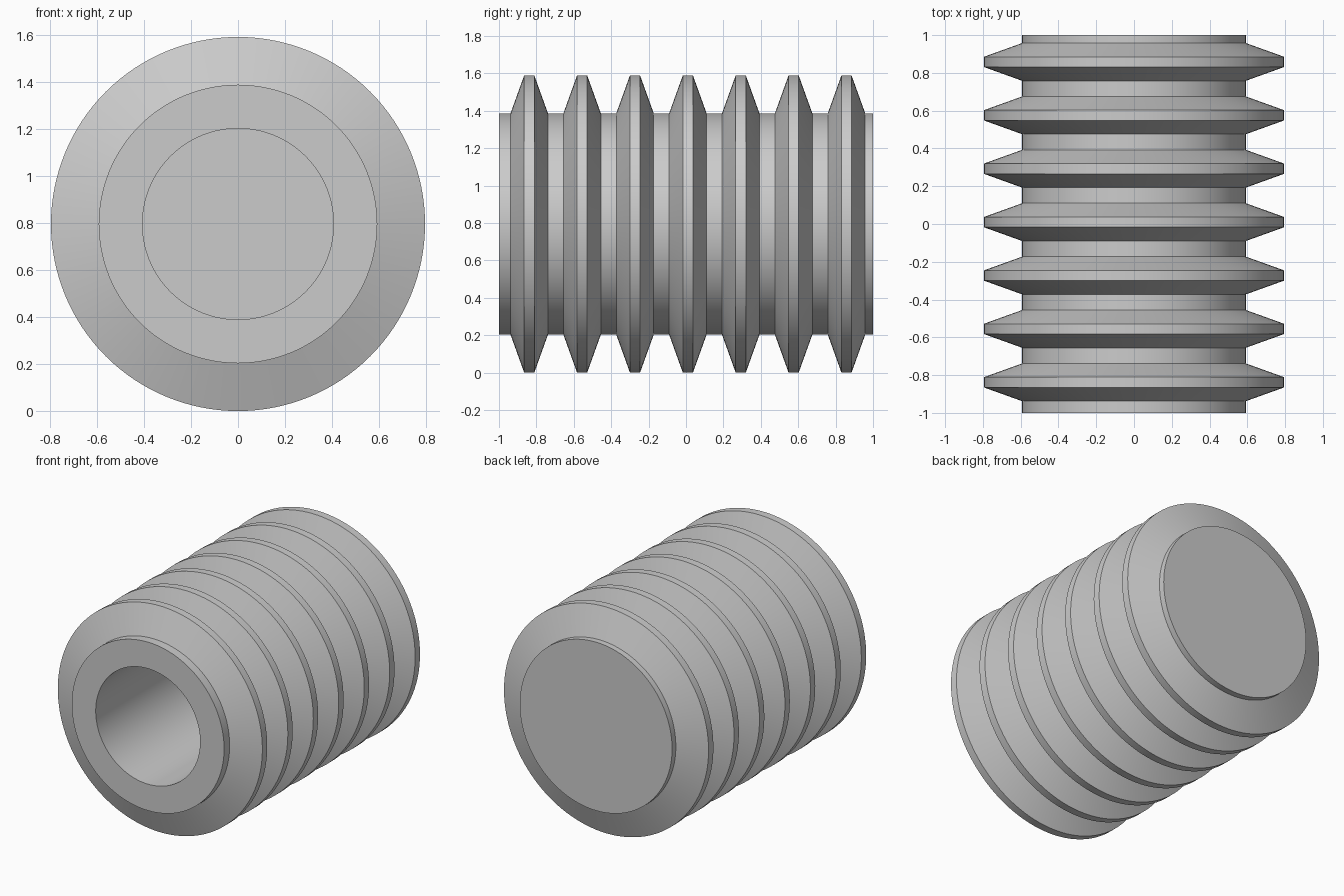
import bpy, bmesh, math

if "Cube" in bpy.data.objects:
    bpy.data.objects.remove(bpy.data.objects["Cube"])

SEG = 128
AXIS_Z = 0.795
R_TIP, R_CORE, R_BORE = 0.795, 0.592, 0.406
RIDGES, PITCH, MID = 7, 0.2827, 0.01

# Half profile (y, radius): bore floor, bore wall, front rim, ridges, closed back
profile = [(0.81, 0), (0.81, R_BORE), (-1, R_BORE), (-1, R_CORE)]
for i in range(RIDGES):
    c = MID + (i - (RIDGES - 1) / 2) * PITCH
    profile += [(c - 0.1, R_CORE), (c - 0.027, R_TIP),
                (c + 0.027, R_TIP), (c + 0.1, R_CORE)]
profile += [(1, R_CORE), (1, 0)]

# Revolve the profile about the y axis
bm = bmesh.new()
rings = []
for y, r in profile:
    if r == 0:
        rings.append([bm.verts.new((0, y, AXIS_Z))])
    else:
        rings.append([bm.verts.new((r * math.cos(2 * math.pi * k / SEG), y,
                                    AXIS_Z + r * math.sin(2 * math.pi * k / SEG)))
                      for k in range(SEG)])
for a, b in zip(rings, rings[1:]):
    if len(a) == 1:
        bm.faces.new(b)
    elif len(b) == 1:
        bm.faces.new(a)
    else:
        for k in range(SEG):
            n = (k + 1) % SEG
            bm.faces.new((a[k], a[n], b[n], b[k]))
# Remove the unused centre points, then orient the faces
bmesh.ops.delete(bm, geom=[v for v in bm.verts if not v.link_faces], context='VERTS')
bmesh.ops.recalc_face_normals(bm, faces=bm.faces[:])

mesh = bpy.data.meshes.new("ribbed_sleeve")
bm.to_mesh(mesh)
bm.free()
obj = bpy.data.objects.new("ribbed_sleeve", mesh)
bpy.context.collection.objects.link(obj)
bpy.context.view_layer.objects.active = obj
obj.select_set(True)
bpy.ops.object.shade_smooth_by_angle(angle=math.radians(30))
